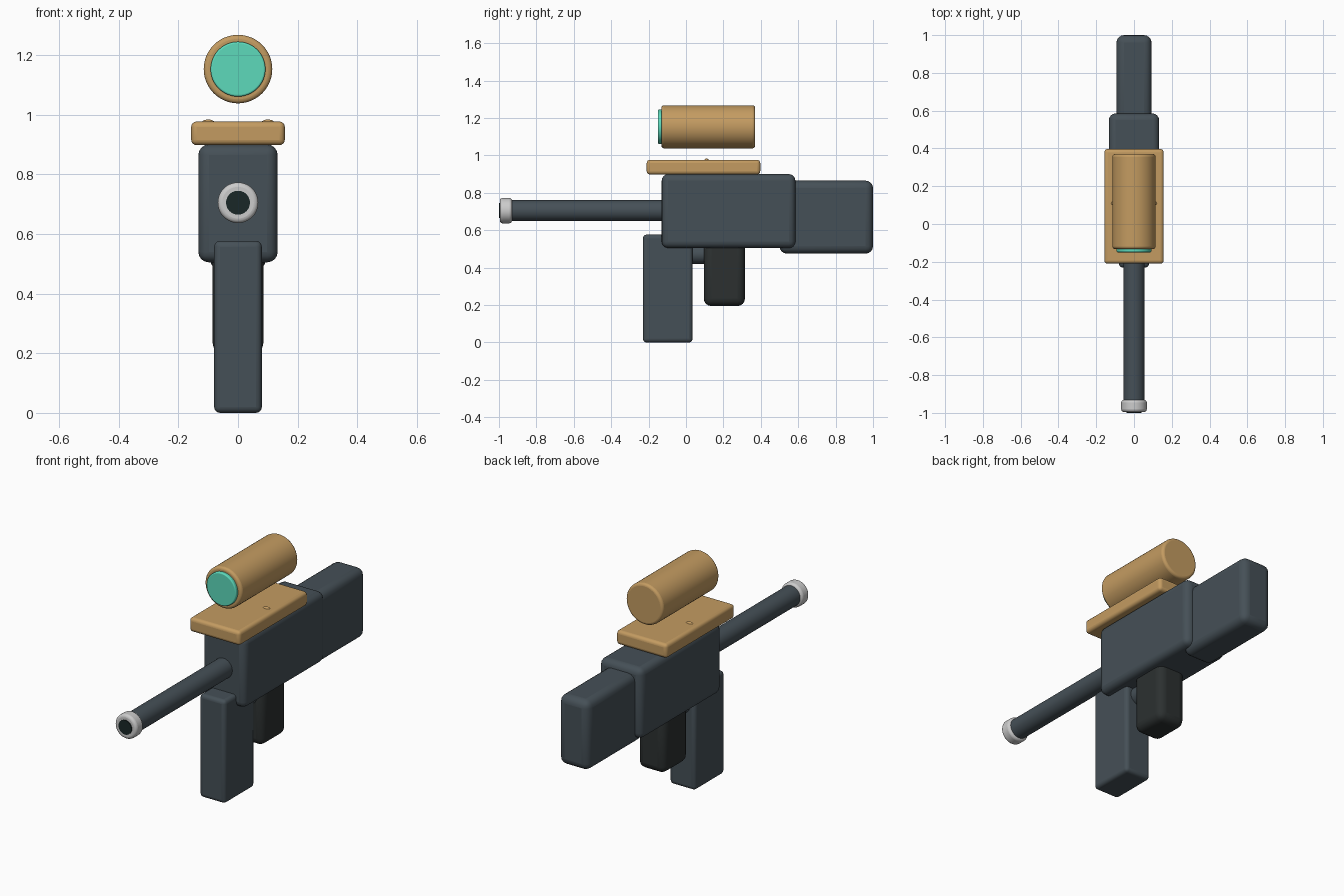
import bpy
from math import radians

if "Cube" in bpy.data.objects:
    bpy.data.objects.remove(bpy.data.objects["Cube"])


def material(name, rgb):
    m = bpy.data.materials.new(name)
    m.diffuse_color = (*rgb, 1)
    m.use_nodes = True
    m.node_tree.nodes["Principled BSDF"].inputs["Base Color"].default_value = m.diffuse_color
    return m


slate = material("slate", (0.06, 0.08, 0.095))
charcoal = material("charcoal", (0.025, 0.03, 0.03))
silver = material("silver", (0.55, 0.58, 0.58))
tan = material("tan", (0.55, 0.33, 0.12))
teal = material("teal", (0.11, 0.7, 0.5))
black = material("black", (0.01, 0.02, 0.02))


def finish(name, mat, bevel=0):
    """Name, colour, round the edges and shade the active object."""
    ob = bpy.context.object
    ob.name = name
    ob.data.materials.append(mat)
    bpy.ops.object.transform_apply(location=False, rotation=True, scale=True)
    if bevel:
        mod = ob.modifiers.new("rounding", 'BEVEL')
        mod.width, mod.segments = bevel, 4
        mod.limit_method, mod.angle_limit = 'ANGLE', radians(40)
    bpy.ops.object.shade_smooth_by_angle(angle=radians(35))
    return ob


def box(name, half_width, y, z, mat, bevel):
    bpy.ops.mesh.primitive_cube_add(size=1, location=(0, sum(y) / 2, sum(z) / 2))
    bpy.context.object.scale = (2 * half_width, y[1] - y[0], z[1] - z[0])
    return finish(name, mat, bevel)


def tube(name, radius, y, z, mat, bevel=0):
    bpy.ops.mesh.primitive_cylinder_add(
        vertices=48, radius=radius, depth=y[1] - y[0],
        location=(0, sum(y) / 2, z), rotation=(radians(90), 0, 0))
    return finish(name, mat, bevel)


# Body, stock, magazine and grip
box("receiver", 0.133, (-0.13, 0.585), (0.505, 0.90), slate, 0.035)
box("stock", 0.093, (0.50, 1.0), (0.475, 0.865), slate, 0.04)
box("magazine", 0.08, (-0.23, 0.035), (0.0, 0.577), slate, 0.02)
box("grip", 0.085, (0.095, 0.315), (0.195, 0.56), charcoal, 0.04)
tube("trigger_housing", 0.05, (0.0, 0.13), 0.47, slate, 0.01)

# Barrel with muzzle ring and dark bore
tube("barrel", 0.056, (-0.95, -0.10), 0.705, slate)
tube("muzzle_ring", 0.068, (-0.995, -0.93), 0.705, silver, 0.015)
tube("bore", 0.04, (-1.0, -0.96), 0.705, black)

# Sight rail with two small studs
box("rail", 0.157, (-0.21, 0.397), (0.898, 0.977), tan, 0.018)
for side, x in (("left", -0.1), ("right", 0.1)):
    bpy.ops.mesh.primitive_uv_sphere_add(segments=24, ring_count=12, radius=1,
                                         location=(x, 0.11, 0.967))
    bpy.context.object.scale = (0.026, 0.014, 0.017)
    finish("rail_stud_" + side, tan)

# Floating scope and lens
tube("scope", 0.115, (-0.132, 0.37), 1.153, tan, 0.014)
tube("lens", 0.092, (-0.15, -0.10), 1.153, teal, 0.006)
